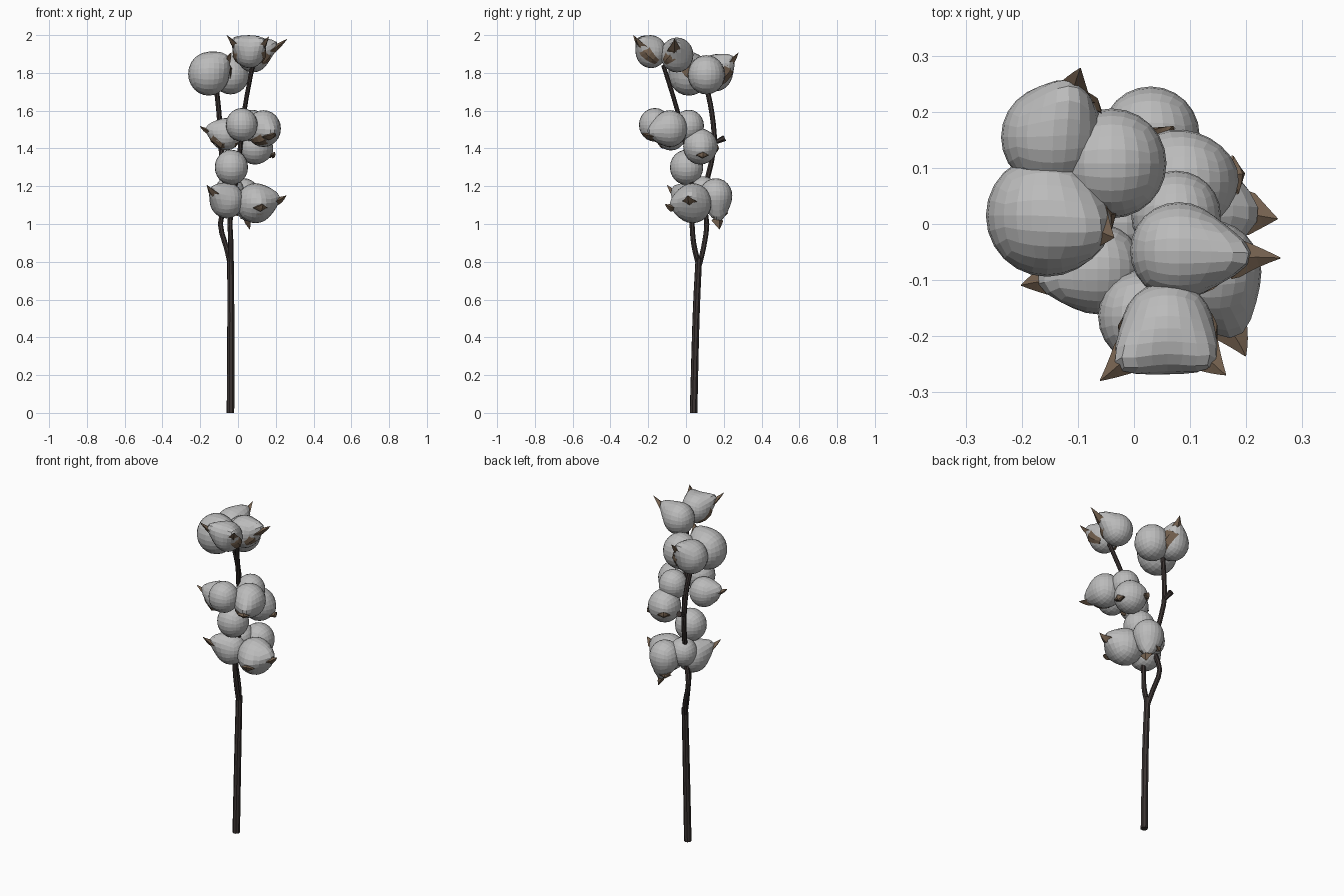
import bpy, bmesh, math
from mathutils import Vector as V

if "Cube" in bpy.data.objects:
    bpy.data.objects.remove(bpy.data.objects["Cube"])


def material(name, rgb):
    m = bpy.data.materials.new(name)
    m.diffuse_color = (*rgb, 1)
    m.use_nodes = True
    m.node_tree.nodes["Principled BSDF"].inputs["Base Color"].default_value = m.diffuse_color
    return m


COTTON = material("cotton grey white", (0.5, 0.5, 0.5))
HUSK = material("husk brown", (0.17, 0.115, 0.075))
BARK = material("dark bark", (0.045, 0.035, 0.033))
UP = V((0, 0, 1))


def finish(bm, name, mat):
    bmesh.ops.recalc_face_normals(bm, faces=bm.faces)
    me = bpy.data.meshes.new(name)
    bm.to_mesh(me)
    bm.free()
    me.materials.append(mat)
    bpy.context.collection.objects.link(bpy.data.objects.new(name, me))


def loft(rings, name, mat):
    """Skin a list of equal-sized rings and cap both ends."""
    bm = bmesh.new()
    rings = [[bm.verts.new(p) for p in r] for r in rings]
    n = len(rings[0])
    for a, b in zip(rings, rings[1:]):
        for i in range(n):
            j = (i + 1) % n
            bm.faces.new((a[i], a[j], b[j], b[i]))
    bm.faces.new(rings[0][::-1])
    bm.faces.new(rings[-1])
    finish(bm, name, mat)


def twig(name, pts, r0, r1, sides=8, steps=3):
    """Flat-sided tapering tube along a smooth path through the points."""
    p = [V(q) for q in pts]
    p = [p[0]] + p + [p[-1]]
    path = []
    for a, b, c, d in zip(p, p[1:], p[2:], p[3:]):
        for k in range(steps):
            t = k / steps
            path.append(b + (c - a) * t / 2 + (a - b * 2.5 + c * 2 - d / 2) * t ** 2
                        + ((b - c) * 3 + d - a) * t ** 3 / 2)
    path.append(p[-1])
    rings = []
    n = len(path) - 1
    for i, q in enumerate(path):
        t = (path[min(i + 1, n)] - path[max(i - 1, 0)]).normalized() if q.z > 0 else UP
        u = V((0.3, 1, 0)).cross(t).normalized()
        w = t.cross(u)
        r = r0 + (r1 - r0) * i / n
        angles = [k * math.tau / sides for k in range(sides)]
        rings.append([q + (u * math.cos(a) + w * math.sin(a)) * r for a in angles])
    loft(rings, name, BARK)


def boll(name, c, r, tips):
    """Faceted cotton ball, drawn out towards each husk tip."""
    bm = bmesh.new()
    bmesh.ops.create_cube(bm, size=2)
    bmesh.ops.subdivide_edges(bm, edges=bm.edges[:], cuts=5, use_grid_fill=True)
    for v in bm.verts:
        d = V([math.tan(a * math.pi / 4) for a in v.co]).normalized()
        p = V((d.x, d.y, d.z * 1.06)) * r
        for tip in tips:
            axis = tip - c
            extra = max(0, axis.length - r) * 0.5
            axis.normalize()
            p += axis * extra * max(0, d.dot(axis)) ** 6
        v.co = c + p
    finish(bm, name, COTTON)


def husk(name, base, tip, c, r):
    """Leaf that hugs the underside of a ball, then closes into a spike over its drawn-out end."""
    axis = (tip - c).normalized()
    ctrl = c + axis * r * 1.1 - UP * r * 0.35
    rings = []
    n = 10

    def outside(p, k):
        return c + (p - c).normalized() * max((p - c).length, r * k)

    for i in range(n + 1):
        t = i / n
        p = base * (1 - t) ** 2 + ctrl * 2 * t * (1 - t) + tip * t * t
        along = ((ctrl - base) * (1 - t) + (tip - ctrl) * t).normalized()
        if i < n:
            p = outside(p, 1.02)
        side = axis.cross(UP).normalized()
        if t < 0.5 and along.cross((p - c).normalized()).length > 0.25:
            side = along.cross(p - c).normalized()
        nrm = side.cross(along).normalized()
        w = 0.38 * r * min(1, 0.5 + 2 * t) * min(1, (1 - t) * 2.4) + 0.001
        fat = 0.25 + 0.5 * t
        rings.append([outside(p - side * w, 1.03), outside(p + nrm * w * fat, 0.98),
                      outside(p + side * w, 1.03), outside(p - nrm * w * fat, 0.98)])
    loft(rings, name, HUSK)


def cluster(part, reach, grip, *balls):
    """Balls as (x, y, z, radius, husk directions: turn, rise, optional reach).
    Grip moves the husk root from the cluster base (0) to the ball's end (1)."""
    base = sum((V(b[:3]) for b in balls), V()) / len(balls) - UP * 0.08
    for i, (x, y, z, r, *dirs) in enumerate(balls, 1):
        c = V((x, y, z))
        tips = []
        for turn, rise, *own in dirs:
            a, e = math.radians(turn), math.radians(rise)
            d = V((math.cos(a) * math.cos(e), math.sin(a) * math.cos(e), math.sin(e)))
            tips.append(c + d * r * (own[0] if own else reach))
        boll(f"{part}_cotton_{i}", c, r, tips)
        for j, tip in enumerate(tips, 1):
            root = base.lerp(c + (tip - c).normalized() * r, grip)
            husk(f"{part}_husk_{i}_{j}", root, tip, c, r)


# Stem and its two branches
twig("main_stem", [(-0.04, 0.04, 0), (-0.038, 0.053, 0.5), (-0.04, 0.068, 0.82)], 0.021, 0.018)
twig("front_branch", [(-0.04, 0.068, 0.78), (-0.038, 0.04, 0.9), (-0.04, 0.03, 1.05), (0, 0.02, 1.3),
                      (0.03, -0.04, 1.58), (0.078, -0.12, 1.84)], 0.015, 0.012)
twig("back_branch", [(-0.04, 0.07, 0.78), (-0.06, 0.092, 0.87), (-0.093, 0.11, 1), (-0.065, 0.095, 1.15),
                     (-0.09, 0.148, 1.4), (-0.1, 0.138, 1.58), (-0.115, 0.11, 1.72)], 0.014, 0.014)
twig("broken_twig", [(-0.093, 0.15, 1.43), (-0.096, 0.205, 1.455)], 0.01, 0.017, 6)

# Cotton clusters from top to bottom
cluster("top_front", 2.15, 0.45, (0.08, -0.048, 1.895, 0.087, (-4, 25, 2.3)),
        (0.06, -0.185, 1.912, 0.082, (218, 30), (-39, 31, 1.9)))
cluster("top_back", 1.85, 0.3, (-0.155, 0.015, 1.795, 0.109, (-18, 42, 1.55)),
        (-0.145, 0.155, 1.8, 0.092, (68, 39)), (-0.04, 0.108, 1.79, 0.098))
cluster("middle", 1.8, 0.35, (-0.065, -0.08, 1.475, 0.081, (192, 17)), (0.02, -0.165, 1.525, 0.084),
        (0.135, -0.085, 1.505, 0.092, (-67, -9)), (0.075, 0.015, 1.52, 0.08))
cluster("middle_back", 1.2, 0.7, (0.09, 0.075, 1.41, 0.09, (8, -15), (121, 5)))
cluster("centre", 1, 0, (-0.035, 0.003, 1.3, 0.088))
cluster("lower", 1.7, 0.75, (-0.06, 0.02, 1.125, 0.09, (229, 27, 2)),
        (0.093, 0.035, 1.11, 0.1, (-9, 14), (-75, -2, 1.5)),
        (0.03, 0.158, 1.15, 0.087, (30, -78, 2.1), (123, -50, 1.2)), (-0.045, 0.09, 1.17, 0.078))
